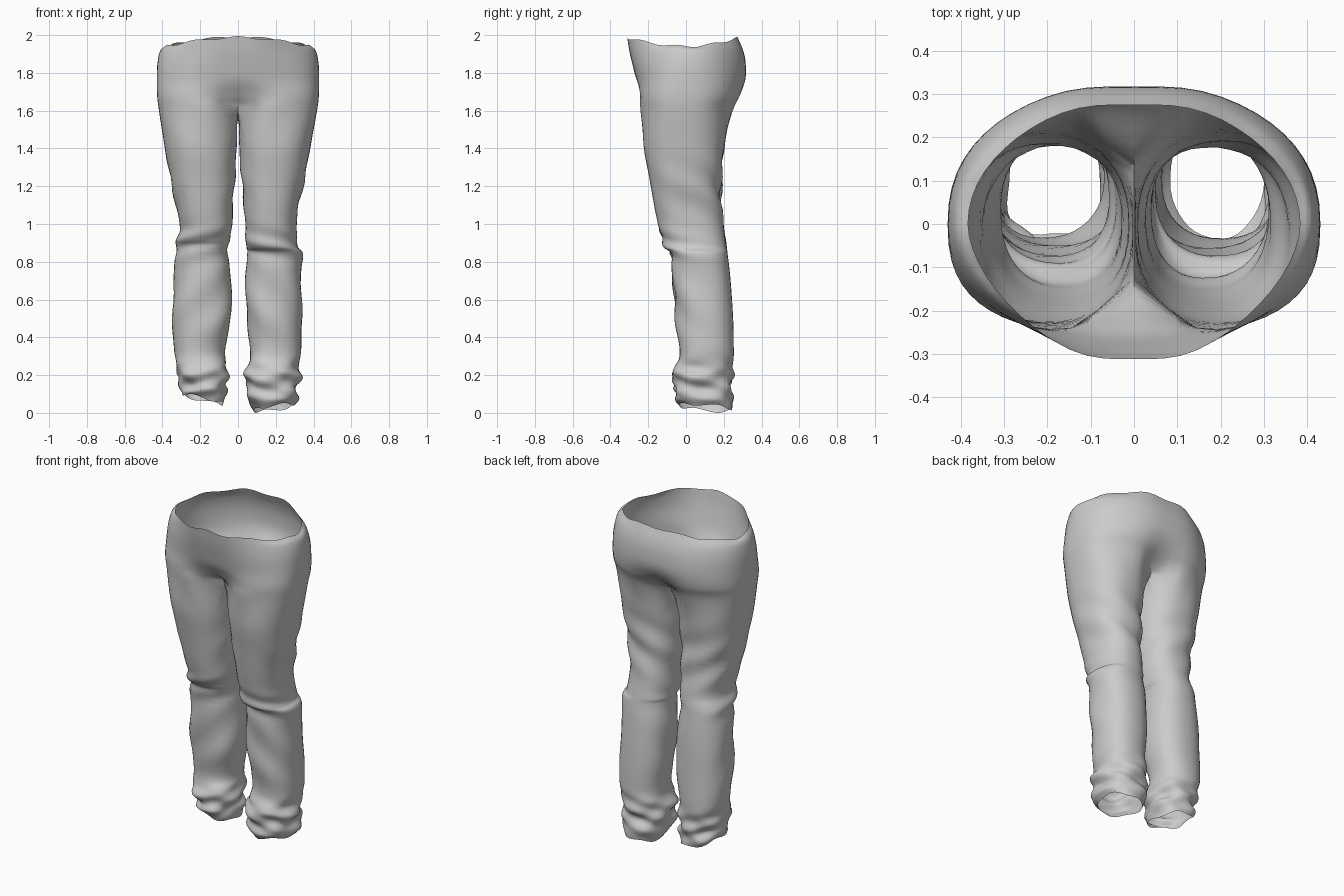
import bpy, bmesh
from math import sin, cos, pi, exp, radians
from mathutils import Vector

if "Cube" in bpy.data.objects:
    bpy.data.objects.remove(bpy.data.objects["Cube"])

M, K, STEPS = 28, 9, 5      # outer columns, crotch columns, rows per key

# Hips: z, half width, front y, back y, centre-front y, centre-back y,
#       front squareness, back squareness, seam groove width
HIPS = [
    (1.968, .383, -.312, .275, -.312, .275, 1.75, 2.0, .15),
    (1.92, .412, -.300, .303, -.300, .303, 1.85, 2.05, .15),
    (1.85, .427, -.282, .316, -.284, .316, 2.1, 2.15, .15),
    (1.76, .430, -.262, .317, -.258, .312, 2.45, 2.25, .14),
    (1.68, .428, -.257, .300, -.202, .265, 2.75, 2.35, .12),
    (1.60, .418, -.252, .262, -.130, .140, 2.8, 2.4, .09),
]
# Legs: z, inner x, outer x, front y, back y
RIGHT = [
    (1.42, .006, .385, -.225, .205), (1.25, .017, .355, -.195, .186),
    (1.08, .033, .318, -.165, .190), (.95, .040, .310, -.135, .205),
    (.88, .040, .322, -.112, .215), (.845, .050, .342, -.080, .220),
    (.72, .040, .335, -.070, .235), (.50, .046, .338, -.055, .250),
    (.33, .065, .335, -.035, .253), (.25, .050, .320, -.055, .250),
    (.20, .035, .332, -.072, .245), (.14, .050, .315, -.055, .240),
    (.08, .050, .320, -.060, .250), (.03, .085, .300, -.030, .242),
]
LEFT = [
    (1.42, .006, .390, -.225, .205), (1.25, .016, .360, -.195, .186),
    (1.08, .028, .325, -.165, .190), (.98, .032, .308, -.142, .200),
    (.92, .045, .325, -.120, .212), (.87, .055, .328, -.086, .218),
    (.72, .038, .340, -.070, .232), (.50, .038, .347, -.055, .240),
    (.33, .070, .338, -.030, .245), (.26, .060, .325, -.050, .240),
    (.21, .052, .325, -.068, .236), (.16, .065, .302, -.050, .228),
    (.12, .060, .305, -.055, .232), (.075, .075, .298, -.030, .222),
]


def spow(v, p):
    return (1 if v >= 0 else -1) * abs(v) ** (2 / p)


def hip_point(key, t, first, last):
    z, a, yf, yb, cf, cb, pf, pb, w = key
    c = cos(t)
    p = pf if c > 0 else pb
    x = a * spow(sin(t), p)
    c = spow(c, p)
    y = c * yf if c > 0 else -c * yb
    g = exp(-(x / w) ** 2)                  # groove along the centre seam
    y += ((cf if c > 0 else cb) - y) * g
    if first:                               # wavy waistband edge
        z += .024 * cos(2 * t) + .006 * cos(9 * t)
    if last:
        z -= g * (.005 if c > 0 else .04)
    return Vector((x, y, z))


def leg_point(key, phi, hem):
    z, xi, xo, yf, yb = key
    cp, sp = spow(cos(phi), 2.3), spow(sin(phi), 2.3)
    if hem:
        z += -hem[0] * cp + hem[1] * sp + .008 * sin(4 * phi)
    return Vector(((xi + xo) / 2 - (xo - xi) / 2 * cp,
                   (yf + yb) / 2 - (yb - yf) / 2 * sp, z))


def spline(keys):
    pts = [keys[0] * 2 - keys[1]] + keys + [keys[-1] * 2 - keys[-2]]
    out = []
    for i in range(1, len(pts) - 2):
        a, b, c, d = pts[i - 1:i + 3]
        for s in range(STEPS):
            t = s / STEPS
            out.append(.5 * (2 * b + (c - a) * t + (2 * a - 5 * b + 4 * c - d) * t * t
                             + (3 * b - a - 3 * c + d) * t ** 3))
    return out + [keys[-1].copy()]


# Cloth wrinkles: height, spread, size, pitch, slant, side (front 1, back -1, all 0)
FOLDS = ((1.19, .16, .011, 30, 3, -1), (.89, .08, .009, 55, 2, 1),
         (.58, .20, .009, 20, 3, 1), (.16, .10, .009, 62, 3, 0), (.16, .10, .008, 38, -4, 0))


def folds(p, phi, ph):
    d = 0
    for h, w, amp, f, k, side in FOLDS:
        mask = .5 + .5 * side * sin(phi) if side else 1
        d += amp * exp(-((p.z - h) / w) ** 2) * mask * sin(f * p.z + k * phi + ph)
    return Vector((-cos(phi), -sin(phi), 0)) * d


def build_half(bm, sign, leg, hem, ph):
    n = len(HIPS)
    top = (n - 1) * STEPS                   # row where the leg starts
    cols = []
    for j in range(M + 1):                  # waist-to-hem columns round the outside
        t, phi = pi * j / M, radians(45 + 270 * j / M)
        keys = [hip_point(k, t, i == 0, i == n - 1) for i, k in enumerate(HIPS)]
        keys += [leg_point(k, phi, hem if k is leg[-1] else None) for k in leg]
        col = spline(keys)
        if j in (0, M):
            for p in col[:top + 1]:
                p.x = 0
        cols.append((phi, col))
    a, b = cols[M][1][top], cols[0][1][top]
    for k in range(1, K + 1):               # crotch-to-hem columns on the inside
        u = k / (K + 1)
        phi = radians(315 + 90 * u)
        start = a.lerp(b, u) - Vector((0, 0, .015 * sin(pi * u)))
        keys = [start] + [leg_point(q, phi, hem if q is leg[-1] else None) for q in leg]
        cols.append((phi, [None] * top + spline(keys)))
    grid = []
    for phi, col in cols:
        line = []
        for r, p in enumerate(col):
            if p is None:
                line.append(None)
                continue
            if r > top:
                p = p + folds(p, phi, ph)
                p.x = max(p.x, .004)
            line.append(bm.verts.new((p.x * sign, p.y, p.z)))
        grid.append(line)
    for c in range(len(grid)):
        A, B = grid[c], grid[(c + 1) % len(grid)]
        for r in range(len(A) - 1):
            quad = [A[r], A[r + 1], B[r + 1], B[r]]
            if None not in quad:
                bm.faces.new(quad if sign > 0 else quad[::-1])


# Trousers: two halves welded along the centre seam
bm = bmesh.new()
build_half(bm, 1, RIGHT, (.015, .012), 0)
build_half(bm, -1, LEFT, (.025, .008), 1.7)
seam = [v for v in bm.verts if abs(v.co.x) < 1e-5]
bmesh.ops.remove_doubles(bm, verts=seam, dist=.0005)
bmesh.ops.recalc_face_normals(bm, faces=bm.faces)
low = min(v.co.z for v in bm.verts)
bmesh.ops.translate(bm, verts=bm.verts, vec=(0, 0, -low))
mesh = bpy.data.meshes.new("trousers")
bm.to_mesh(mesh)
bm.free()
trousers = bpy.data.objects.new("trousers", mesh)
bpy.context.collection.objects.link(trousers)
bpy.context.view_layer.objects.active = trousers
trousers.select_set(True)
bpy.ops.object.shade_smooth_by_angle(angle=radians(50))
